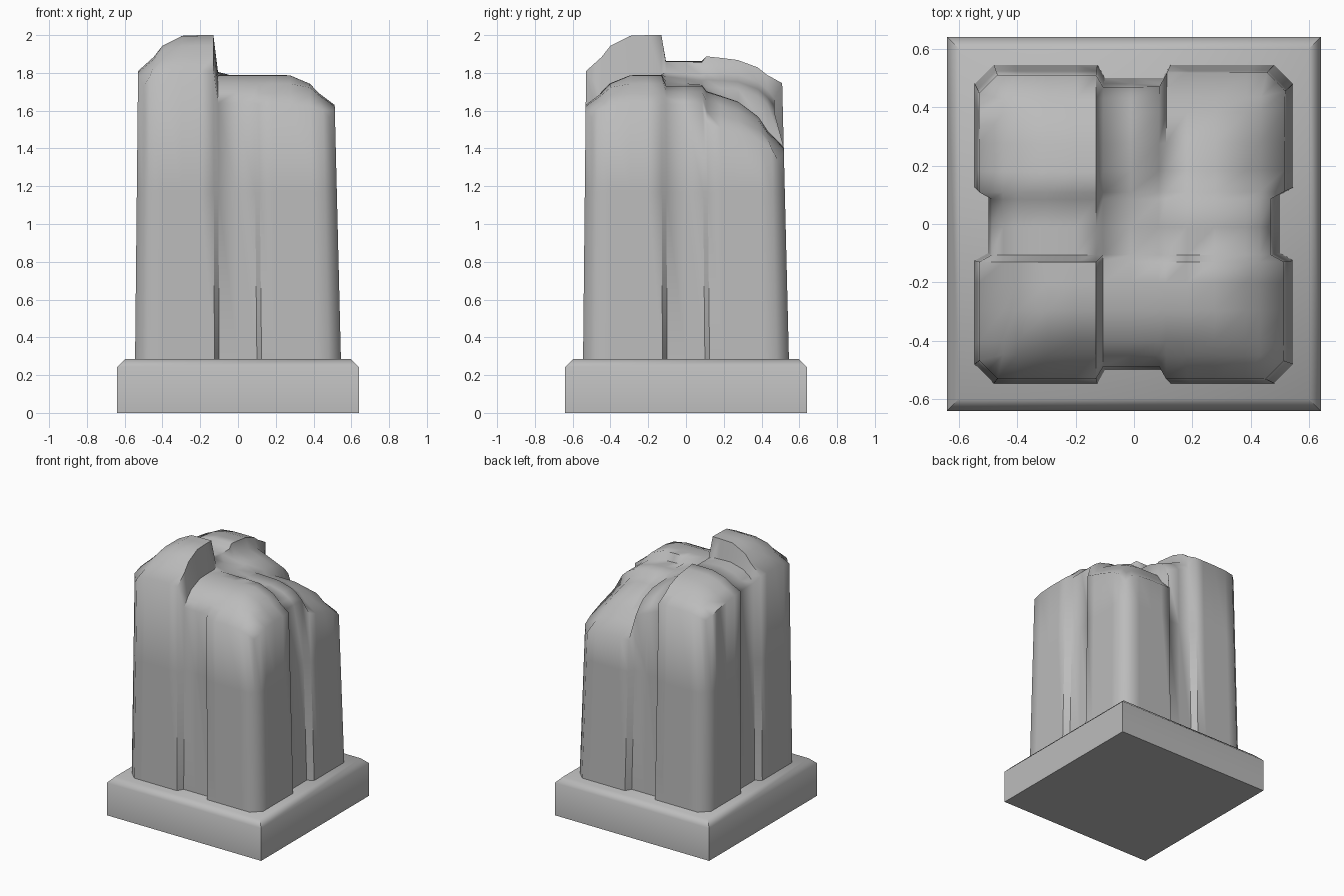
import bpy, bmesh, math
from mathutils import Vector

if "Cube" in bpy.data.objects:
    bpy.data.objects.remove(bpy.data.objects["Cube"], do_unlink=True)

stone = bpy.data.materials.new("grey_stone")
stone.use_nodes = True
COLOUR = (0.5, 0.5, 0.5, 1)
stone.diffuse_color = COLOUR
stone.node_tree.nodes["Principled BSDF"].inputs["Base Color"].default_value = COLOUR


def finish(bm, name, is_sharp):
    """Smooth-shade all faces, keep the chosen edges sharp, add the object."""
    bmesh.ops.recalc_face_normals(bm, faces=bm.faces)
    for f in bm.faces:
        f.smooth = True
    for e in bm.edges:
        e.smooth = not is_sharp(e)
    mesh = bpy.data.meshes.new(name)
    bm.to_mesh(mesh)
    bm.free()
    mesh.materials.append(stone)
    obj = bpy.data.objects.new(name, mesh)
    bpy.context.collection.objects.link(obj)
    return obj


def angle(e):
    return math.degrees(e.calc_face_angle(0))


# Plinth: square slab with a chamfered top rim
bm = bmesh.new()
bmesh.ops.create_cube(bm, size=1)
bmesh.ops.scale(bm, vec=(1.28, 1.28, 0.285), verts=bm.verts)
bmesh.ops.translate(bm, vec=(0, 0, 0.1425), verts=bm.verts)
rim = [e for e in bm.edges if all(v.co.z > 0.2 for v in e.verts)]
bmesh.ops.bevel(bm, geom=rim, offset=0.042, segments=1, affect='EDGES')
finish(bm, "plinth", lambda e: angle(e) > 50)

# Broken pillar: grid lines, with the channel edges at 0.1 and 0.125
BASE, SHELF = 0.28, 1.17
half = [0.1, 0.125, 0.2, 0.3, 0.41, 0.48, 0.545]
lines = [-h for h in reversed(half)] + [0.0] + half
EDGE = half[-1]

# Height, x slope, y slope and rim drop of each zone (left/mid/right, front/mid/back)
zones = {
    (-1, -1): (2.0, 0, 0, 0.19),
    (-1, 0): (1.85, -0.05, 0, 0.12),
    (-1, 1): (1.9, 0, -0.1, 0.10),
    (0, -1): (1.79, 0, 0, 0.15),
    (0, 0): (1.77, -0.25, -0.1, 0),
    (0, 1): (1.77, -0.4, -0.05, 0.12),
    (1, -1): (1.79, 0, 0, 0.16),
    (1, 0): (1.74, -0.03, 0, 0.09),
    (1, 1): (1.74, 0, -0.3, 0.17),
}


def side(c):
    return 0 if abs(c) < 0.11 else int(math.copysign(1, c))


def top_height(x, y):
    base, sx, sy, drop = zones[side(x), side(y)]
    round_off = [max(0, abs(c) - 0.27) / (EDGE - 0.27) for c in (x, y)]
    return base + sx * x + sy * y - drop * math.hypot(*(r ** 1.8 for r in round_off))


def plan(x, y):
    """Outline with grooved sides and clipped corners."""
    on_x, on_y = abs(x) == EDGE, abs(y) == EDGE
    if on_x and on_y:
        return x * 0.94, y * 0.94
    if on_x and side(y) == 0:
        x = math.copysign(0.5, x)
    if on_y and side(x) == 0:
        y = math.copysign(0.5, y)
    if not on_x and not on_y:
        x, y = (math.copysign(min(abs(c), 0.46), c) for c in (x, y))
    return x, y


def place(x, y, z):
    """Taper and lean the shaft with height."""
    t = z - BASE
    return Vector((x * (1 - 0.032 * t) - 0.007 * t, y * (1 - 0.032 * t) - 0.007 * t, z))


bm = bmesh.new()
n = len(lines)
grid = [[bm.verts.new(place(*plan(x, y), top_height(x, y))) for y in lines] for x in lines]
for i in range(n - 1):
    for j in range(n - 1):
        bm.faces.new((grid[i][j], grid[i + 1][j], grid[i + 1][j + 1], grid[i][j + 1]))

# Shaft walls: the outline carried down in rings
last = n - 1
loop = ([(i, 0) for i in range(last)] + [(last, j) for j in range(last)]
        + [(i, last) for i in range(last, 0, -1)] + [(0, j) for j in range(last, 0, -1)])
upper = [grid[i][j] for i, j in loop]
for z in (SHELF, BASE):
    ring = [bm.verts.new(place(*plan(lines[i], lines[j]), z)) for i, j in loop]
    for k in range(len(loop)):
        m = (k + 1) % len(loop)
        bm.faces.new((upper[k], upper[m], ring[m], ring[k]))
    upper = ring
bm.faces.new(upper)


def shaft_sharp(e):
    low = max(v.co.z for v in e.verts) < SHELF + 0.01
    return angle(e) > (50 if low else 65)


finish(bm, "broken_pillar", shaft_sharp)
